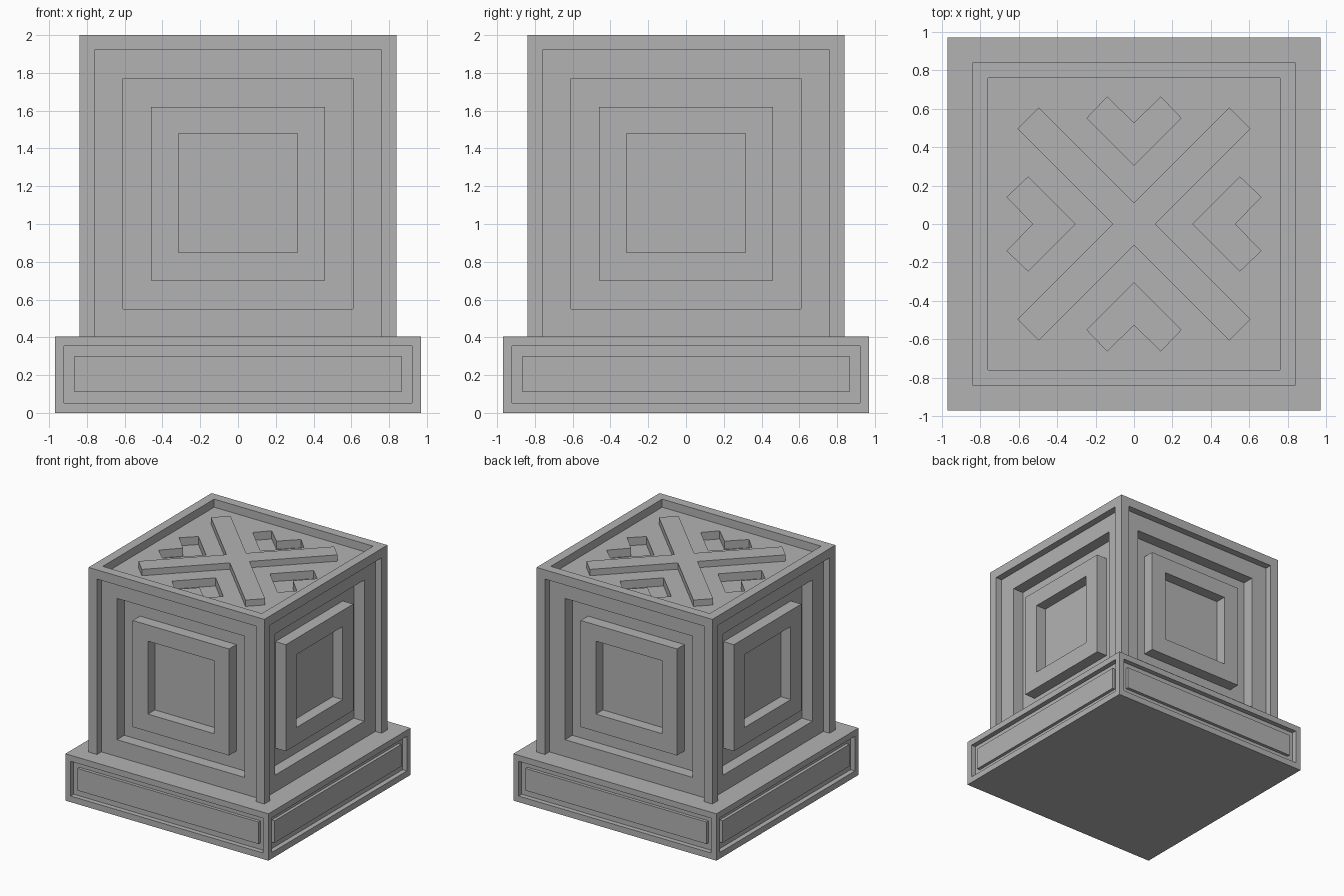
import bpy, bmesh
from math import pi
from mathutils import Matrix, Vector

old = bpy.data.objects.get("Cube")
if old:
    bpy.data.objects.remove(old, do_unlink=True)

# One plain stone colour
stone = bpy.data.materials.new("grey stone")
stone.use_nodes = True
GREY = (0.45, 0.45, 0.45, 1)
stone.diffuse_color = GREY
stone.node_tree.nodes["Principled BSDF"].inputs["Base Color"].default_value = GREY


def make(name, bm):
    mesh = bpy.data.meshes.new(name)
    bm.to_mesh(mesh)
    bm.free()
    obj = bpy.data.objects.new(name, mesh)
    mesh.materials.append(stone)
    bpy.context.collection.objects.link(obj)
    return obj


def stepped_panel(bm, rings, mat, cap=True, floor=None):
    """Join nested rectangles (half width, low, high, depth) into a stepped panel."""
    loops = []
    for w, lo, hi, d in rings:
        corners = ((-w, lo), (w, lo), (w, hi), (-w, hi))
        loops.append([mat @ Vector((u, v, -d)) for u, v in corners])
    quads = [[a[i], a[(i + 1) % 4], b[(i + 1) % 4], b[i]]
             for a, b in zip(loops, loops[1:]) for i in range(4)]
    if cap:
        quads.append(loops[-1])
    for q in quads:
        # leave out strips lying flat on the plinth
        if floor is None or any(abs(p.z - floor) > 1e-4 for p in q):
            bm.faces.new([bm.verts.new(p) for p in q])


def four_sides(bm, half, rings, floor=None):
    for k in range(4):
        mat = (Matrix.Rotation(k * pi / 2, 4, 'Z')
               @ Matrix.Translation((0, -half, 0)) @ Matrix.Rotation(pi / 2, 4, 'X'))
        stepped_panel(bm, rings, mat, floor=floor)


def square(w, d):
    return (w, -w, w, d)


def prism(bm, outline, z0, z1, mat=Matrix()):
    face = bm.faces.new([bm.verts.new(mat @ Vector((x, y, z0))) for x, y in outline])
    out = bmesh.ops.extrude_face_region(bm, geom=[face])
    top = [v for v in out["geom"] if isinstance(v, bmesh.types.BMVert)]
    bmesh.ops.translate(bm, verts=top, vec=(0, 0, z1 - z0))


def weld(bm):
    bmesh.ops.remove_doubles(bm, verts=bm.verts, dist=1e-4)


# Plinth: a wide slab with a raised panel in each side
BASE, BASE_TOP = 0.97, 0.405
bm = bmesh.new()
four_sides(bm, BASE, [(BASE, 0, BASE_TOP, 0), (0.92, 0.053, 0.353, 0),
                      (0.92, 0.053, 0.353, 0.042), (0.865, 0.11, 0.3, 0.042),
                      (0.865, 0.11, 0.3, 0.015)])
stepped_panel(bm, [square(BASE, 0)], Matrix.Translation((0, 0, BASE_TOP)))
stepped_panel(bm, [square(BASE, 0)], Matrix.Rotation(pi, 4, 'X'))
weld(bm)
make("plinth", bm)

# Block: corner posts, stepped recesses and a raised square ring on each side
BODY, TOP, RIM, FLOOR = 0.84, 2.0, 0.76, 1.93
bm = bmesh.new()
four_sides(bm, BODY, [(BODY, BASE_TOP, TOP, 0), (RIM, BASE_TOP, 1.92, 0),
                      (RIM, BASE_TOP, 1.92, 0.06), (0.61, 0.55, 1.77, 0.06),
                      (0.61, 0.55, 1.77, 0.16), (0.46, 0.7, 1.62, 0.16),
                      (0.46, 0.7, 1.62, 0.06), (0.315, 0.85, 1.48, 0.06),
                      (0.315, 0.85, 1.48, 0.155)], floor=BASE_TOP)
stepped_panel(bm, [square(BODY, 0), square(RIM, 0), square(RIM, TOP - FLOOR)],
              Matrix.Translation((0, 0, TOP)), cap=False)
weld(bm)
make("block", bm)

# Top plate inside the rim, with four chevrons sunk into it
bm = bmesh.new()
prism(bm, [(-RIM, -RIM), (RIM, -RIM), (RIM, RIM), (-RIM, RIM)], 1.83, FLOOR)
bmesh.ops.recalc_face_normals(bm, faces=bm.faces)
plate = make("top_plate", bm)

chevron = [(0, 0.305), (0.245, 0.55), (0.14, 0.66),
           (0, 0.525), (-0.14, 0.66), (-0.245, 0.55)]
bm = bmesh.new()
for k in range(4):
    prism(bm, chevron, FLOOR - 0.07, TOP, Matrix.Rotation(k * pi / 2, 4, 'Z'))
bmesh.ops.recalc_face_normals(bm, faces=bm.faces)
cutter = make("chevron_cutter", bm)
cutter.hide_render = True

cut = plate.modifiers.new("chevrons", 'BOOLEAN')
cut.operation = 'DIFFERENCE'
cut.solver = 'EXACT'
cut.object = cutter
bpy.context.view_layer.objects.active = plate
bpy.ops.object.modifier_apply(modifier=cut.name)
bpy.data.objects.remove(cutter, do_unlink=True)

# Raised diagonal cross, one twelve-sided outline
ARM, HALF = 0.778, 0.078
quarter = [(HALF, HALF), (ARM, HALF), (ARM, -HALF)]
outline = []
for k in range(4):
    turn = Matrix.Rotation(pi / 4 - k * pi / 2, 2)
    outline += [tuple(turn @ Vector(p)) for p in quarter]
bm = bmesh.new()
prism(bm, outline, FLOOR - 0.01, FLOOR + 0.055)
bmesh.ops.recalc_face_normals(bm, faces=bm.faces)
make("diagonal_cross", bm)
